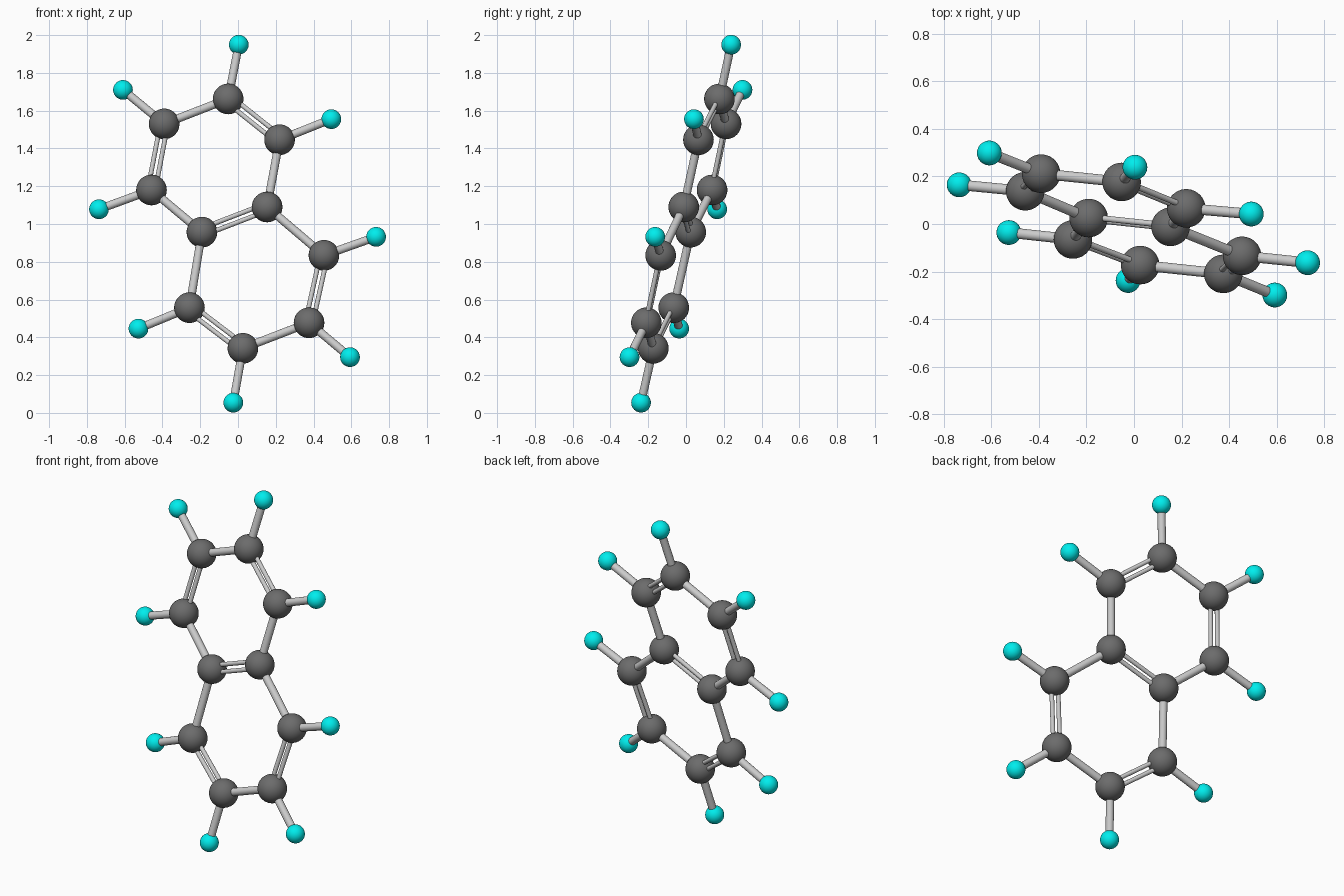
import bpy
from mathutils import Vector

if "Cube" in bpy.data.objects:
    bpy.data.objects.remove(bpy.data.objects["Cube"])


def material(name, color):
    m = bpy.data.materials.new(name)
    m.diffuse_color = (*color, 1)
    m.use_nodes = True
    m.node_tree.nodes["Principled BSDF"].inputs["Base Color"].default_value = m.diffuse_color
    return m


DARK = material("dark_grey", (0.15, 0.15, 0.15))
CYAN = material("cyan", (0.0, 0.85, 0.85))

# Ring atoms, each followed by its outer atom (None at the shared edge)
SITES = [
    ((-0.052, 0.177, 1.662), (0.004, 0.239, 1.949)),
    ((-0.391, 0.212, 1.530), (-0.609, 0.299, 1.710)),
    ((-0.458, 0.138, 1.180), (-0.736, 0.165, 1.078)),
    ((-0.191, 0.025, 0.957), None),
    ((-0.257, -0.065, 0.557), (-0.527, -0.036, 0.446)),
    ((0.026, -0.173, 0.342), (-0.025, -0.238, 0.054)),
    ((0.376, -0.210, 0.477), (0.593, -0.299, 0.295)),
    ((0.455, -0.134, 0.834), (0.731, -0.163, 0.932)),
    ((0.154, -0.012, 1.090), None),
    ((0.220, 0.066, 1.446), (0.494, 0.042, 1.555)),
]
C = [Vector(s[0]) for s in SITES]
NORMAL = (C[1] - C[6]).cross(C[7] - C[2]).normalized()


def ball(name, pos, radius, mat):
    bpy.ops.mesh.primitive_uv_sphere_add(segments=48, ring_count=24, radius=radius, location=pos)
    o = bpy.context.object
    o.name = name
    o.data.materials.append(mat)
    bpy.ops.object.shade_smooth()


def rod(name, a, b, radius):
    d = b - a
    bpy.ops.mesh.primitive_cylinder_add(vertices=24, radius=radius, depth=d.length, location=(a + b) / 2)
    o = bpy.context.object
    o.name = name
    o.rotation_euler = d.to_track_quat('Z', 'Y').to_euler()
    bpy.ops.object.shade_smooth_by_angle()


# Atoms and the rods to the outer atoms
for i, (c, h) in enumerate(SITES):
    ball(f"ring_atom_{i}", c, 0.081, DARK)
    if h:
        ball(f"outer_atom_{i}", h, 0.052, CYAN)
        rod(f"outer_bond_{i}", C[i], Vector(h), 0.022)

# Ring bonds: single rods, or pairs side by side in the ring plane
DOUBLE = {(1, 2), (4, 5), (6, 7), (9, 0), (3, 8)}
for i, j in [(k, (k + 1) % 10) for k in range(10)] + [(3, 8)]:
    if (i, j) in DOUBLE:
        side = (C[j] - C[i]).cross(NORMAL).normalized() * 0.02
        rod(f"double_bond_{i}_{j}_a", C[i] + side, C[j] + side, 0.0125)
        rod(f"double_bond_{i}_{j}_b", C[i] - side, C[j] - side, 0.0125)
    else:
        rod(f"single_bond_{i}_{j}", C[i], C[j], 0.022)
